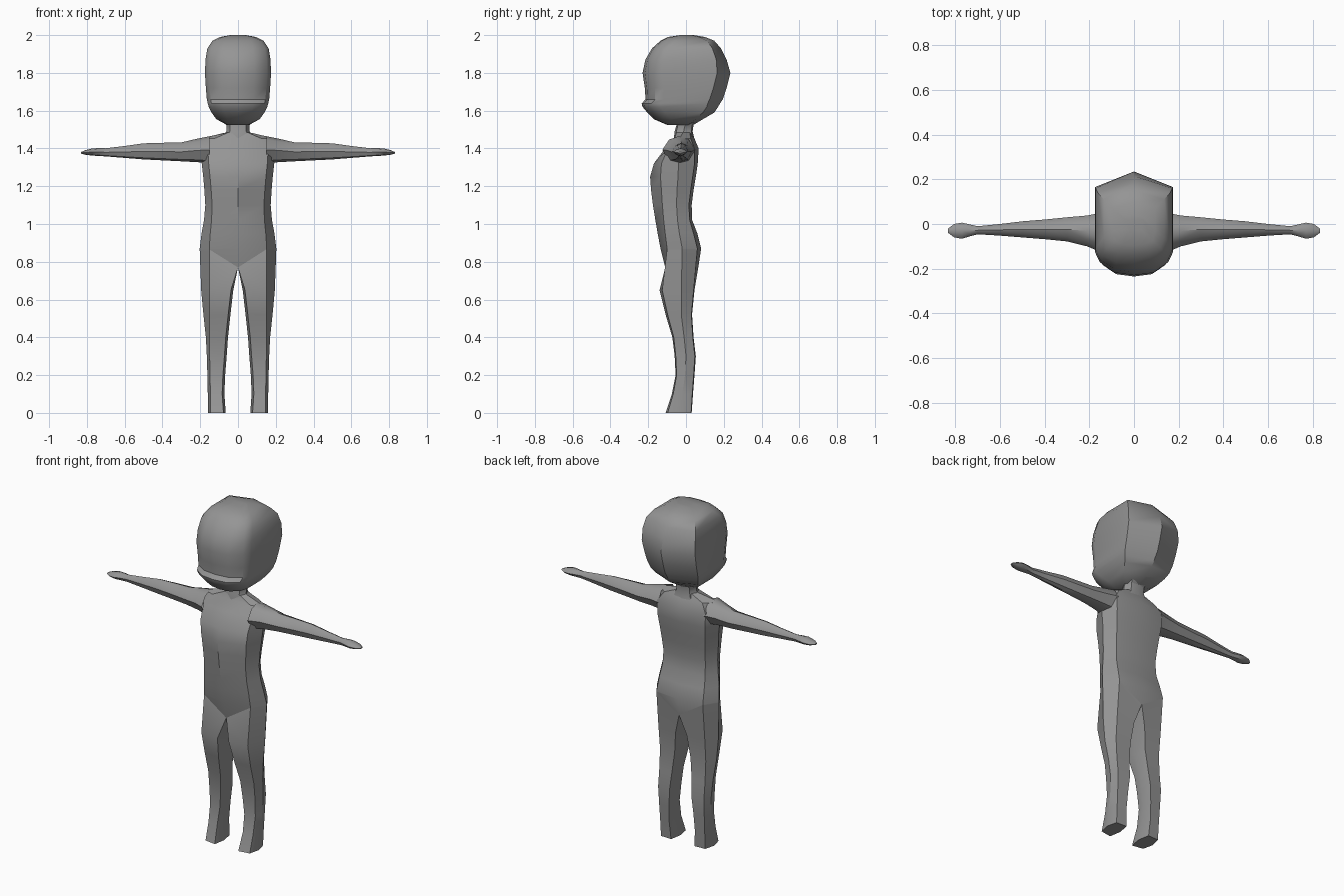
import bpy, bmesh, math

skin = bpy.data.materials.new("plain grey")
skin.diffuse_color = (0.3, 0.3, 0.3, 1)


def loft(name, rings, cap_start=False, cap_end=False, angle=30, mirror=False):
    """Skin a list of equal closed rings, optionally mirrored across x."""
    bm = bmesh.new()
    loops = [[bm.verts.new(p) for p in ring] for ring in rings]
    n = len(rings[0])
    for a, b in zip(loops, loops[1:]):
        for i in range(n):
            j = (i + 1) % n
            bm.faces.new((a[i], a[j], b[j], b[i]))
    if cap_start:
        bm.faces.new(loops[0][::-1])
    if cap_end:
        bm.faces.new(loops[-1])
    if mirror:
        copy = bmesh.ops.duplicate(bm, geom=bm.verts[:] + bm.edges[:] + bm.faces[:])["geom"]
        for v in copy:
            if isinstance(v, bmesh.types.BMVert):
                v.co.x = -v.co.x
    bmesh.ops.recalc_face_normals(bm, faces=bm.faces[:])
    mesh = bpy.data.meshes.new(name)
    bm.to_mesh(mesh)
    bm.free()
    mesh.materials.append(skin)
    ob = bpy.data.objects.new(name, mesh)
    bpy.context.collection.objects.link(ob)
    bpy.ops.object.select_all(action='DESELECT')
    ob.select_set(True)
    bpy.context.view_layer.objects.active = ob
    bpy.ops.object.shade_smooth_by_angle(angle=math.radians(angle))
    return ob


def both_sides(half):
    """Close a half ring that starts and ends on the centre line."""
    return half + [(-x, y, z) for x, y, z in half[-2:0:-1]]


# Head: wide flat sides, shallow pointed front and back, small lip
# z, half width, front, front corner, back corner, back
head = [
    (1.525, .06, -.10, -.08, .01, .04), (1.555, .115, -.17, -.125, .05, .09),
    (1.59, .14, -.205, -.155, .09, .15), (1.62, .155, -.23, -.18, .11, .17),
    (1.638, .16, -.235, -.183, .115, .18), (1.66, .165, -.214, -.163, .125, .195),
    (1.72, .17, -.218, -.163, .145, .215), (1.80, .175, -.23, -.17, .165, .235),
    (1.87, .172, -.215, -.16, .16, .215), (1.93, .162, -.18, -.14, .14, .185),
    (1.97, .135, -.135, -.105, .11, .15), (1.99, .095, -.095, -.075, .07, .1),
    (2.0, .04, -.03, -.025, .03, .04)]
loft("head", [both_sides([(0, f, z), (w * .5, f * .8 + fc * .2, z), (w * .88, fc, z),
                          (w, fc + .045, z), (w, bc, z), (0, b, z)])
              for z, w, f, fc, bc, b in head], True, True, 32)

# Neck: short column flaring into the skull
neck = [(1.45, .08, -.065, .045), (1.49, .062, -.06, .035),
        (1.525, .062, -.05, .04), (1.57, .085, -.05, .08)]
loft("neck", [both_sides([(0, f, z), (w * .7, f * .85, z), (w, (f + b) / 2, z),
                          (w * .7, b * .8, z), (0, b, z)]) for z, w, f, b in neck])

# Torso: z, front corner x, side x, front, front corner y, side y, back corner y, back
torso = [
    (.87, .152, .203, -.135, -.10, -.02, .06, .08),
    (.95, .147, .193, -.15, -.11, -.035, .04, .06),
    (1.02, .14, .18, -.162, -.118, -.045, .02, .033),
    (1.10, .137, .173, -.175, -.125, -.05, .015, .03),
    (1.18, .142, .178, -.185, -.13, -.048, .025, .04),
    (1.25, .148, .184, -.19, -.135, -.042, .035, .052),
    (1.32, .155, .192, -.17, -.13, -.04, .045, .062),
    (1.40, .16, .205, -.11, -.095, -.04, .045, .067),
    (1.452, .125, .20, -.065, -.062, -.035, .025, .045),
    (1.485, .05, .062, -.055, -.05, -.015, .02, .033)]
rings = [both_sides([(0, f, z), (c, fc, z), (s, sy, z), (c, bc, z), (0, b, z)])
         for z, c, s, f, fc, sy, bc, b in torso]
# the hips dip to a point between the legs
crotch = [(x, (y if abs(x) > .01 else (-.11 if y < 0 else .065)),
           .77 if abs(x) < .01 else .865) for x, y, z in rings[0]]
loft("torso", [crotch] + rings, angle=35)
loft("crotch", [[(0, -.11, .77), (.15, -.10, .865), (.15, .06, .865), (0, .065, .77)],
                [(0, -.11, .77), (-.15, -.10, .865), (-.15, .06, .865), (0, .065, .77)]])

# Legs: z, inner x, front outer x, side x, front, side y, back
legs = [
    (.65, .025, .152, .195, -.14, -.025, .045), (.52, .04, .15, .183, -.108, -.025, .032),
    (.40, .053, .15, .17, -.072, -.01, .04), (.30, .06, .15, .165, -.06, 0, .052),
    (.20, .068, .148, .162, -.055, -.005, .045), (.10, .072, .146, .16, -.075, -.02, .037),
    (0, .065, .145, .16, -.108, -.035, .03)]
hip = [(0, -.11, .77), (.152, -.10, .867), (.203, -.02, .87), (.152, .06, .867),
       (0, .065, .77), (0, -.02, .77)]
loft("legs", [hip] + [[(i + .012, f, z), (c, f * .9, z), (s, sy, z), (c, b * .9, z),
                       (i + .012, b, z), (i, (f + b) / 2, z)]
                      for z, i, c, s, f, sy, b in legs], cap_end=True, mirror=True)

# Arms with mitten hands: x, bottom, top, front, back
arms = [
    (.15, 1.32, 1.465, -.125, .05), (.21, 1.327, 1.453, -.10, .038),
    (.30, 1.332, 1.432, -.078, .03), (.40, 1.337, 1.43, -.068, .02),
    (.50, 1.342, 1.427, -.06, .012), (.60, 1.35, 1.413, -.052, 0),
    (.70, 1.358, 1.401, -.046, -.01), (.735, 1.36, 1.402, -.055, -.002),
    (.77, 1.362, 1.40, -.066, .006), (.805, 1.366, 1.392, -.06, 0),
    (.832, 1.373, 1.381, -.04, -.02)]


def arm_ring(x, lo, hi, f, b):
    cy, cz, ry, rz = (f + b) / 2, (lo + hi) / 2, (b - f) / 2, (hi - lo) / 2
    shape = [(-1, 0), (-.6, .75), (0, 1), (.6, .75), (1, 0), (.6, -.8), (0, -1), (-.6, -.8)]
    return [(x, cy + u * ry, cz + v * rz) for u, v in shape]


loft("arms", [arm_ring(*a) for a in arms], cap_end=True, angle=40, mirror=True)
